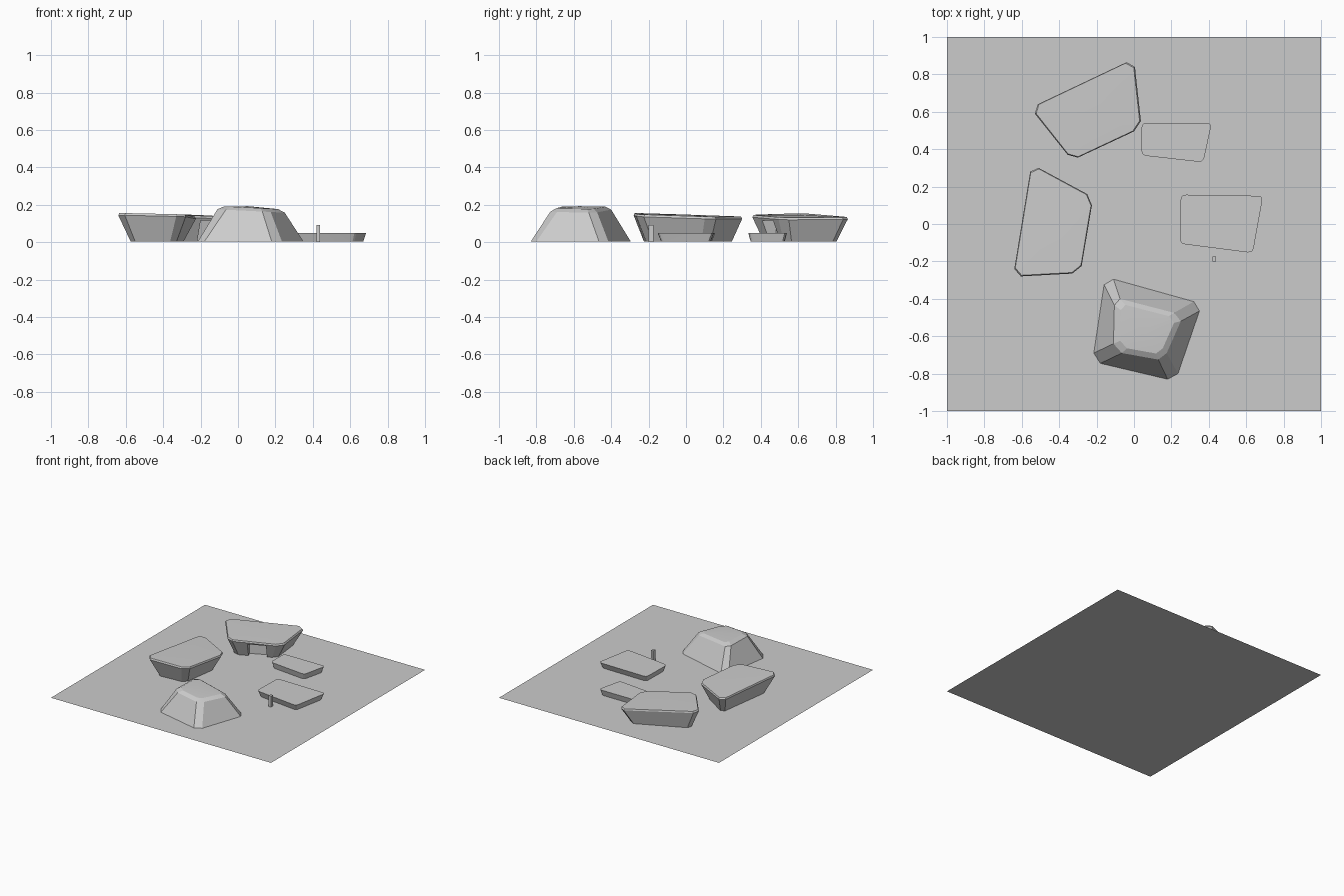
import bpy, bmesh, math
from mathutils import Vector

cube = bpy.data.objects.get("Cube")
if cube:
    bpy.data.objects.remove(cube, do_unlink=True)

grey = bpy.data.materials.new("light_grey")
grey.use_nodes = True
COLOUR = (0.6, 0.6, 0.6, 1)
grey.diffuse_color = COLOUR
grey.node_tree.nodes["Principled BSDF"].inputs["Base Color"].default_value = COLOUR

BASE = 0.003


def finish(bm, name, smooth=True):
    bmesh.ops.recalc_face_normals(bm, faces=bm.faces)
    mesh = bpy.data.meshes.new(name)
    bm.to_mesh(mesh)
    bm.free()
    mesh.materials.append(grey)
    ob = bpy.data.objects.new(name, mesh)
    bpy.context.collection.objects.link(ob)
    bpy.ops.object.select_all(action='DESELECT')
    ob.select_set(True)
    bpy.context.view_layer.objects.active = ob
    if smooth:
        bpy.ops.object.shade_smooth_by_angle(angle=math.radians(15))
    return ob


def centre(outline):
    return (sum(p[0] for p in outline) / len(outline),
            sum(p[1] for p in outline) / len(outline))


def scaled(outline, sx, sy):
    xs, ys = [p[0] for p in outline], [p[1] for p in outline]
    cx, cy = (min(xs) + max(xs)) / 2, (min(ys) + max(ys)) / 2
    return [(cx + (x - cx) * sx, cy + (y - cy) * sy) for x, y in outline]


def loft(name, rings, crown=None):
    """Join stacked outlines of (points, height function); crown is the roof centre height."""
    bm = bmesh.new()
    loops = [[bm.verts.new((x, y, h(x, y))) for x, y in pts] for pts, h in rings]
    n = len(loops[0])
    for a, b in zip(loops, loops[1:]):
        for i in range(n):
            j = (i + 1) % n
            bm.faces.new((a[i], a[j], b[j], b[i]))
    bm.faces.new(loops[0])
    if crown is None:
        bm.faces.new(loops[-1])
    else:
        cx, cy = centre(rings[-1][0])
        c = bm.verts.new((cx, cy, crown))
        for i in range(n):
            bm.faces.new((loops[-1][i], loops[-1][(i + 1) % n], c))
    return finish(bm, name)


def floor(x, y):
    return BASE


# Ground sheet
bm = bmesh.new()
bmesh.ops.create_grid(bm, x_segments=1, y_segments=1, size=1)
finish(bm, "ground", False)


# Flared buildings: walls lean outward to a thin bevelled roof rim
def flared(name, outline, sx, sy, roof):
    cx, cy = centre(outline)
    return loft(name, [
        (scaled(outline, sx, sy), floor),
        (outline, lambda x, y: roof(x, y) - 0.012),
        (scaled(outline, 0.975, 0.98), roof)], roof(cx, cy) + 0.004)


back = [(-0.04, 0.865), (0.005, 0.84), (0.037, 0.55), (0.0, 0.495),
        (-0.30, 0.355), (-0.355, 0.37), (-0.53, 0.59), (-0.515, 0.64)]
back_building = flared("back_building", back, 0.78, 0.76,
                       lambda x, y: 0.133 - 0.04 * x)

left = [(-0.51, 0.30), (-0.555, 0.28), (-0.64, -0.24), (-0.605, -0.28),
        (-0.33, -0.265), (-0.28, -0.225), (-0.225, 0.10), (-0.25, 0.16)]
flared("side_building", left, 0.68, 0.81,
       lambda x, y: 0.155 - 0.02 * (x + 0.64) - 0.03 * (y + 0.24))

# Entrance recess in the front wall of the back building
bm = bmesh.new()
bmesh.ops.create_cube(bm, size=1)
bmesh.ops.scale(bm, vec=(0.14, 0.17, 0.16), verts=bm.verts)
cutter = finish(bm, "entrance_cutter", False)
cutter.hide_render = True
cutter.location = (-0.135, 0.435, 0.035)
cutter.rotation_euler.z = math.atan2(0.14, 0.30)
bpy.context.view_layer.objects.active = back_building
cut = back_building.modifiers.new("entrance", 'BOOLEAN')
cut.operation = 'DIFFERENCE'
cut.solver = 'EXACT'
cut.object = cutter
bpy.ops.object.select_all(action='DESELECT')
back_building.select_set(True)
bpy.context.view_layer.update()
bpy.ops.object.modifier_apply(modifier="entrance")
bpy.data.objects.remove(cutter, do_unlink=True)

# Front pavilion: tapered walls, sloped shoulder and a softly domed roof
wall_foot = [(-0.11, -0.295), (-0.16, -0.325), (-0.215, -0.69), (-0.18, -0.745),
             (0.18, -0.83), (0.235, -0.80), (0.35, -0.465), (0.32, -0.415)]
wall_top = [(-0.075, -0.40), (-0.105, -0.435), (-0.11, -0.64), (-0.065, -0.69),
            (0.13, -0.725), (0.175, -0.69), (0.25, -0.52), (0.215, -0.475)]
loft("front_pavilion", [
    (wall_foot, floor),
    (wall_top, lambda x, y: 0.175 - 0.05 * (x + 0.1)),
    (scaled(wall_top, 0.8, 0.8), lambda x, y: 0.191 - 0.05 * (x + 0.07))], 0.192)


# Low pads: slightly flared with rounded corners
def rounded(corners, r, steps=3):
    out = []
    for i, c in enumerate(corners):
        c = Vector(c)
        a = c + (Vector(corners[i - 1]) - c).normalized() * r
        b = c + (Vector(corners[(i + 1) % len(corners)]) - c).normalized() * r
        for k in range(steps + 1):
            t = k / steps
            p = a * (1 - t) ** 2 + c * 2 * t * (1 - t) + b * t ** 2
            out.append((p.x, p.y))
    return out


for name, corners in (
        ("back_pad", [(0.04, 0.54), (0.416, 0.54), (0.37, 0.33), (0.04, 0.367)]),
        ("right_pad", [(0.25, 0.157), (0.69, 0.15), (0.635, -0.155), (0.245, -0.105)])):
    pts = rounded(corners, 0.028)
    loft(name, [(scaled(pts, 0.93, 0.88), floor), (pts, lambda x, y: 0.05)])

# Small post beside the right pad
bm = bmesh.new()
bmesh.ops.create_cube(bm, size=1)
bmesh.ops.scale(bm, vec=(0.021, 0.027, 0.09), verts=bm.verts)
bmesh.ops.translate(bm, vec=(0.429, -0.186, 0.0465), verts=bm.verts)
finish(bm, "post", False)
